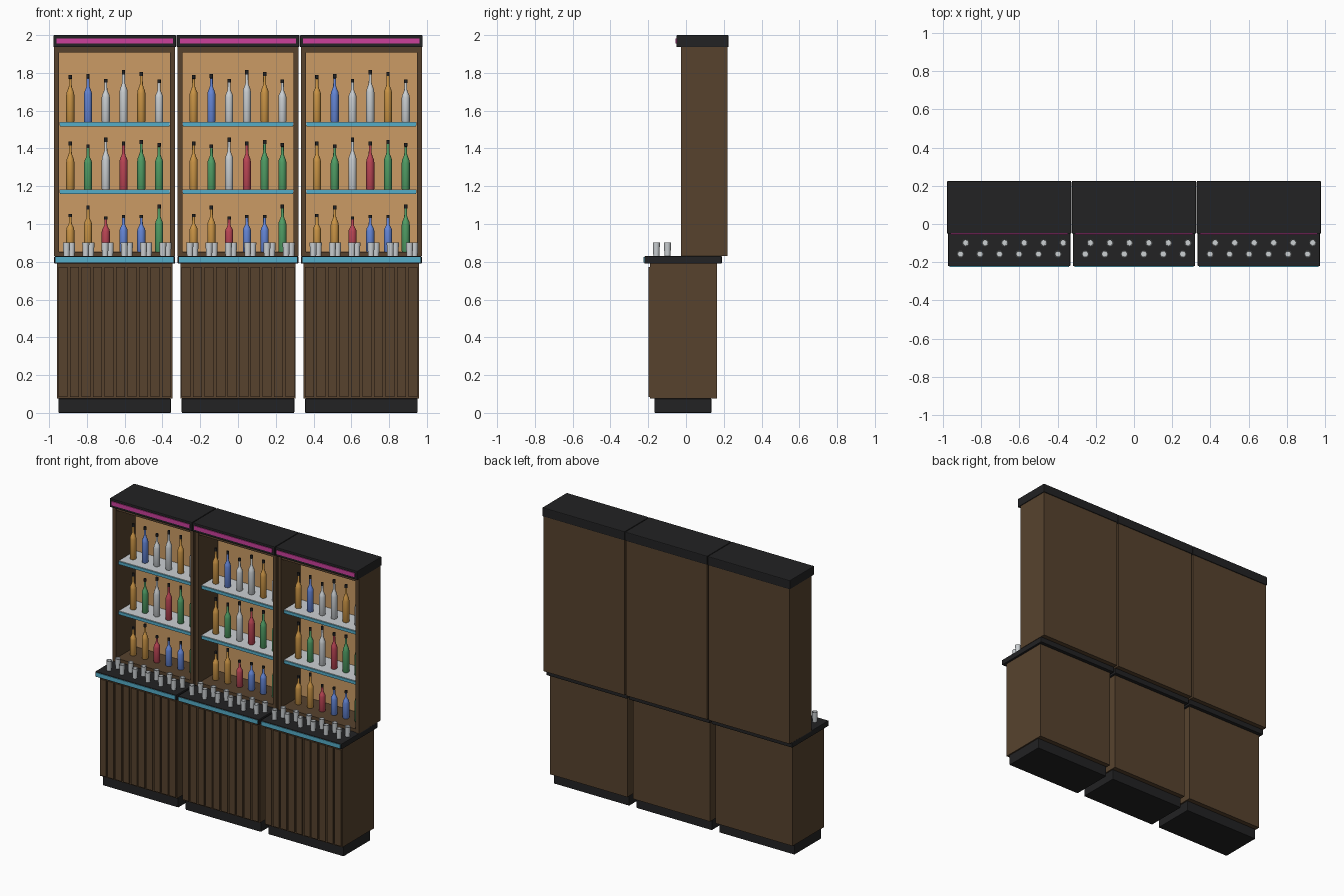
import bpy, bmesh, math
from mathutils import Vector

old = bpy.data.objects.get("Cube")
if old:
    bpy.data.objects.remove(old, do_unlink=True)


def material(name, rgb):
    m = bpy.data.materials.new(name)
    m.use_nodes = True
    m.diffuse_color = (*rgb, 1)
    m.node_tree.nodes["Principled BSDF"].inputs["Base Color"].default_value = (*rgb, 1)
    return m


WOOD = material("dark_wood", (0.095, 0.055, 0.027))
BLACK = material("black", (0.016, 0.016, 0.017))
TAN = material("warm_back_panel", (0.6, 0.33, 0.13))
PINK = material("pink_light", (0.6, 0.05, 0.33))
CYAN = material("cyan_light", (0.09, 0.42, 0.58))
CLEAR = material("clear_glass", (0.6, 0.63, 0.65))
AMBER = material("amber_glass", (0.6, 0.3, 0.06))
BLUE = material("blue_glass", (0.13, 0.24, 0.68))
GREEN = material("green_glass", (0.08, 0.34, 0.13))
RED = material("red_glass", (0.5, 0.06, 0.09))

PITCH = 0.653
parts = []


def add(name, bm, mats, smooth=False):
    mesh = bpy.data.meshes.new(name)
    bmesh.ops.recalc_face_normals(bm, faces=bm.faces)
    bm.to_mesh(mesh)
    bm.free()
    for m in mats:
        mesh.materials.append(m)
    if smooth:
        mesh.shade_smooth()
        mesh.set_sharp_from_angle(angle=math.radians(40))
    ob = bpy.data.objects.new(name, mesh)
    bpy.context.collection.objects.link(ob)
    parts.append(ob)
    return ob


def box(name, x, y, z, mat, bevel=0):
    """Box from (low, high) pairs along each axis."""
    bm = bmesh.new()
    bmesh.ops.create_cube(bm, size=1)
    for v in bm.verts:
        v.co = Vector([(a + b) / 2 + c * (b - a) for (a, b), c in zip((x, y, z), v.co)])
    ob = add(name, bm, [mat])
    if bevel:
        mod = ob.modifiers.new("soft_edges", 'BEVEL')
        mod.width, mod.segments = bevel, 2
    return ob


def lathe(name, profile, mats, location, sides=16, cap_from=None):
    """Revolve (radius, height) points; faces above cap_from use the second material."""
    bm = bmesh.new()
    verts = [bm.verts.new((r, 0, z)) for r, z in profile]
    edges = [bm.edges.new(pair) for pair in zip(verts, verts[1:])]
    bmesh.ops.spin(bm, geom=verts + edges, cent=(0, 0, 0), axis=(0, 0, 1),
                   angle=math.tau, steps=sides)
    bmesh.ops.remove_doubles(bm, verts=bm.verts, dist=0.0002)
    if cap_from:
        for f in bm.faces:
            f.material_index = int(f.calc_center_median().z > cap_from)
    ob = add(name, bm, mats, smooth=True)
    ob.location = location
    return ob


def bottle(name, glass, h, x, y, z):
    r = 0.0215
    profile = [(0, 0), (r * 0.9, 0), (r, 0.004), (r, h * 0.57), (r * 0.9, h * 0.63),
               (r * 0.55, h * 0.7), (r * 0.37, h * 0.75), (r * 0.34, h * 0.915),
               (r * 0.42, h * 0.916), (r * 0.42, h), (0, h)]
    lathe(name, profile, [glass, BLACK], (x, y, z), cap_from=h * 0.914)


def sym(w):
    return (-w, w)


# Base cabinet with plinth and vertical slats
box("plinth", sym(0.298), (-0.167, 0.134), (0, 0.076), BLACK, 0.004)
box("base_cabinet", sym(0.305), (-0.19, 0.165), (0.076, 0.79), WOOD)
SLATS = 10
step = 0.61 / SLATS
for i in range(SLATS):
    cx = (i + 0.5 - SLATS / 2) * step
    box("front_slat", (cx - 0.024, cx + 0.024), (-0.199, -0.189), (0.085, 0.772), WOOD)

# Counter with glowing edge
box("counter", sym(0.32), (-0.221, 0.19), (0.79, 0.83), BLACK, 0.005)
box("counter_light", sym(0.312), (-0.225, -0.219), (0.796, 0.824), CYAN)

# Upper display cabinet
for side in (-1, 1):
    box("side_panel", sorted((side * 0.294, side * 0.32)), (-0.026, 0.22), (0.83, 1.937), WOOD)
box("back_panel", sym(0.295), (0.2, 0.22), (0.83, 1.937), WOOD)
box("back_lining", sym(0.294), (0.194, 0.201), (0.855, 1.908), TAN)
box("cabinet_floor", sym(0.295), (-0.02, 0.2), (0.83, 0.853), WOOD)
box("cabinet_roof", sym(0.295), (-0.02, 0.2), (1.908, 1.937), WOOD)

# Crown with glowing strip
box("crown", sym(0.325), (-0.051, 0.225), (1.936, 2.0), BLACK, 0.005)
box("crown_light", sym(0.308), (-0.056, -0.05), (1.955, 1.983), PINK)

# Shelves and their light strips
for top in (1.182, 1.54):
    box("shelf", sym(0.293), (0.006, 0.194), (top - 0.018, top), CLEAR)
    box("shelf_light", sym(0.29), (0.0, 0.007), (top - 0.024, top - 0.003), CYAN)

# Bottles on the three levels
rows = [
    (0.853, [AMBER, AMBER, RED, BLUE, BLUE, GREEN], [0.2, 0.245, 0.187, 0.195, 0.195, 0.25]),
    (1.182, [AMBER, GREEN, CLEAR, RED, GREEN, GREEN], [0.255, 0.24, 0.275, 0.255, 0.263, 0.248]),
    (1.54, [AMBER, BLUE, CLEAR, CLEAR, AMBER, CLEAR], [0.25, 0.253, 0.228, 0.275, 0.265, 0.225]),
]
for z, glasses, heights in rows:
    for i, (glass, h) in enumerate(zip(glasses, heights)):
        bottle("bottle", glass, h, (i - 2.5) * 0.094, 0.085, z)

# Two staggered rows of hollow tumblers on the counter
tumbler = [(0, 0), (0.016, 0), (0.019, 0.071), (0.017, 0.071), (0.0145, 0.008), (0, 0.008)]
for y, shift in ((-0.157, 0.0), (-0.098, 0.027)):
    for i in range(6):
        lathe("tumbler", tumbler, [CLEAR], ((i - 2.5) * 0.102 + shift, y, 0.83), sides=12)

# Repeat the finished bay to the left and right
for ob in list(parts):
    for side in (-1, 1):
        twin = ob.copy()
        twin.location.x += side * PITCH
        bpy.context.collection.objects.link(twin)
